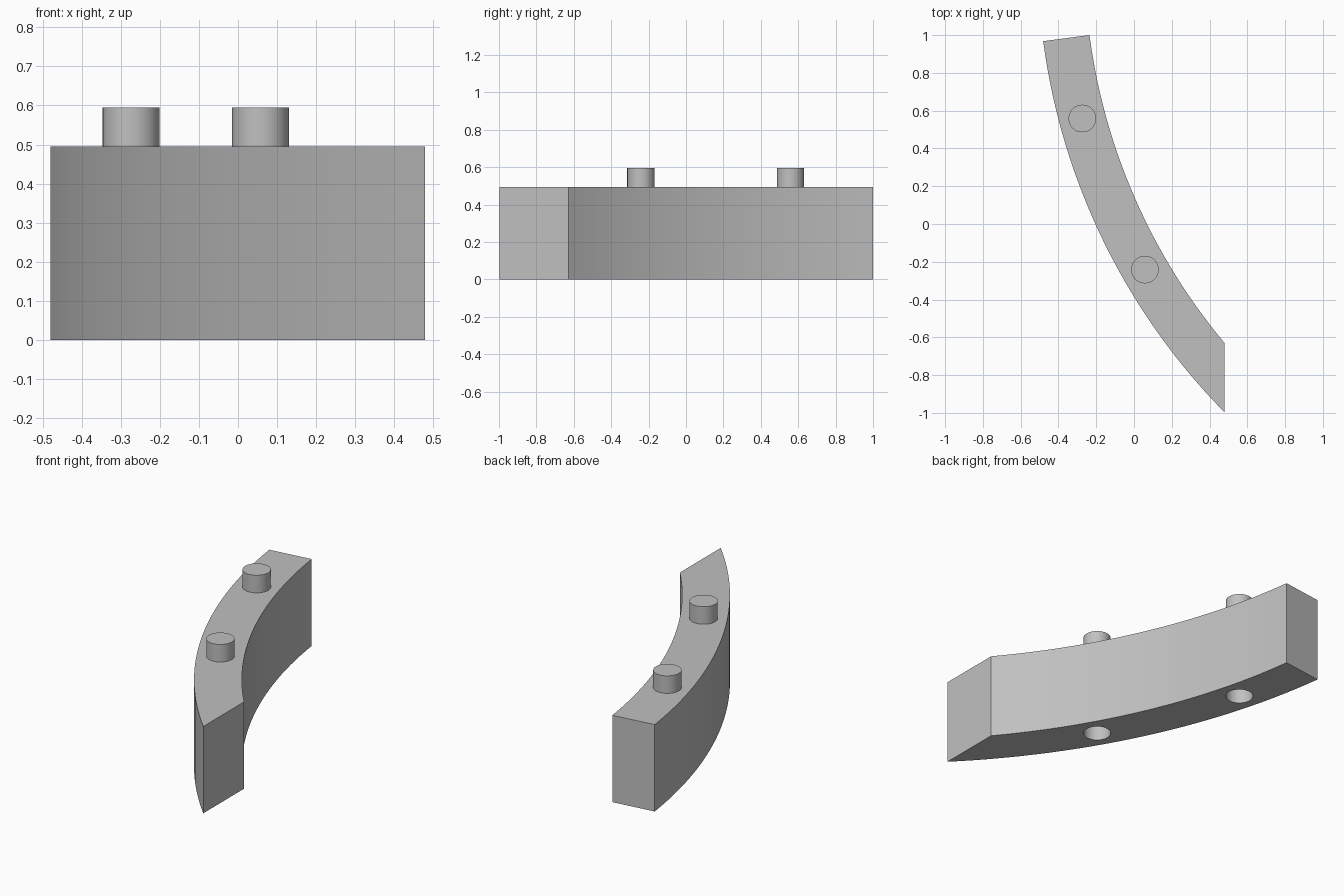
import bpy, bmesh
from math import radians, cos, sin, acos, asin
from mathutils import Matrix

cube = bpy.data.objects.get("Cube")
if cube:
    bpy.data.objects.remove(cube, do_unlink=True)

CENTRE_X, CENTRE_Y = 2.93, 1.417    # centre of the arc
R_OUT, R_IN = 3.44, 3.193
R_MID = (R_OUT + R_IN) / 2
HEIGHT, TOP = 0.495, 0.595
CUT_X = 0.479                       # straight cut at the front end
START = radians(7.5)
PEG_ANGLES = (radians(15), radians(30))
PEG_R, HOLE_DEPTH = 0.073, 0.11
STEPS = 28

grey = bpy.data.materials.new("light grey")
grey.use_nodes = True
colour = (0.53, 0.53, 0.53, 1)
grey.diffuse_color = colour
grey.node_tree.nodes["Principled BSDF"].inputs["Base Color"].default_value = colour


def on_arc(r, a):
    return CENTRE_X - r * cos(a), CENTRE_Y - r * sin(a)


def finish(name, bm):
    bmesh.ops.recalc_face_normals(bm, faces=bm.faces)
    mesh = bpy.data.meshes.new(name)
    bm.to_mesh(mesh)
    bm.free()
    mesh.materials.append(grey)
    ob = bpy.data.objects.new(name, mesh)
    bpy.context.collection.objects.link(ob)
    return ob


def cylinder(name, angle, z0, z1):
    x, y = on_arc(R_MID, angle)
    bm = bmesh.new()
    bmesh.ops.create_cone(bm, cap_ends=True, segments=48, radius1=PEG_R, radius2=PEG_R,
                          depth=z1 - z0, matrix=Matrix.Translation((x, y, (z0 + z1) / 2)))
    return finish(name, bm)


def smooth(ob):
    bpy.ops.object.select_all(action="DESELECT")
    ob.select_set(True)
    bpy.context.view_layer.objects.active = ob
    bpy.ops.object.shade_smooth_by_angle(angle=radians(30))


# Curved block: arc strip of quads, raised to full height
bm = bmesh.new()
rows = []
for r in (R_OUT, R_IN):
    end = acos((CENTRE_X - CUT_X) / r)
    rows.append([bm.verts.new((*on_arc(r, START + (end - START) * i / STEPS), 0))
                 for i in range(STEPS + 1)])
base = bm.faces.new(rows[0] + rows[1][::-1])
top = bmesh.ops.extrude_face_region(bm, geom=[base], use_keep_orig=True)["geom"]
bmesh.ops.translate(bm, vec=(0, 0, HEIGHT), verts=[v for v in top if isinstance(v, bmesh.types.BMVert)])
block = finish("curved_block", bm)

# Sockets in the underside, directly below the pegs
for i, angle in enumerate(PEG_ANGLES):
    cutter = cylinder(f"socket_cutter_{i + 1}", angle, -0.1, HOLE_DEPTH)
    cutter.hide_render = True
    cutter.hide_viewport = True
    cutter.display_type = "WIRE"
    mod = block.modifiers.new(f"socket_{i + 1}", "BOOLEAN")
    mod.operation = "DIFFERENCE"
    mod.solver = "EXACT"
    mod.object = cutter
smooth(block)

# Pegs on the top face
for name, angle in zip(("back_peg", "front_peg"), PEG_ANGLES):
    smooth(cylinder(name, angle, HEIGHT, TOP))
